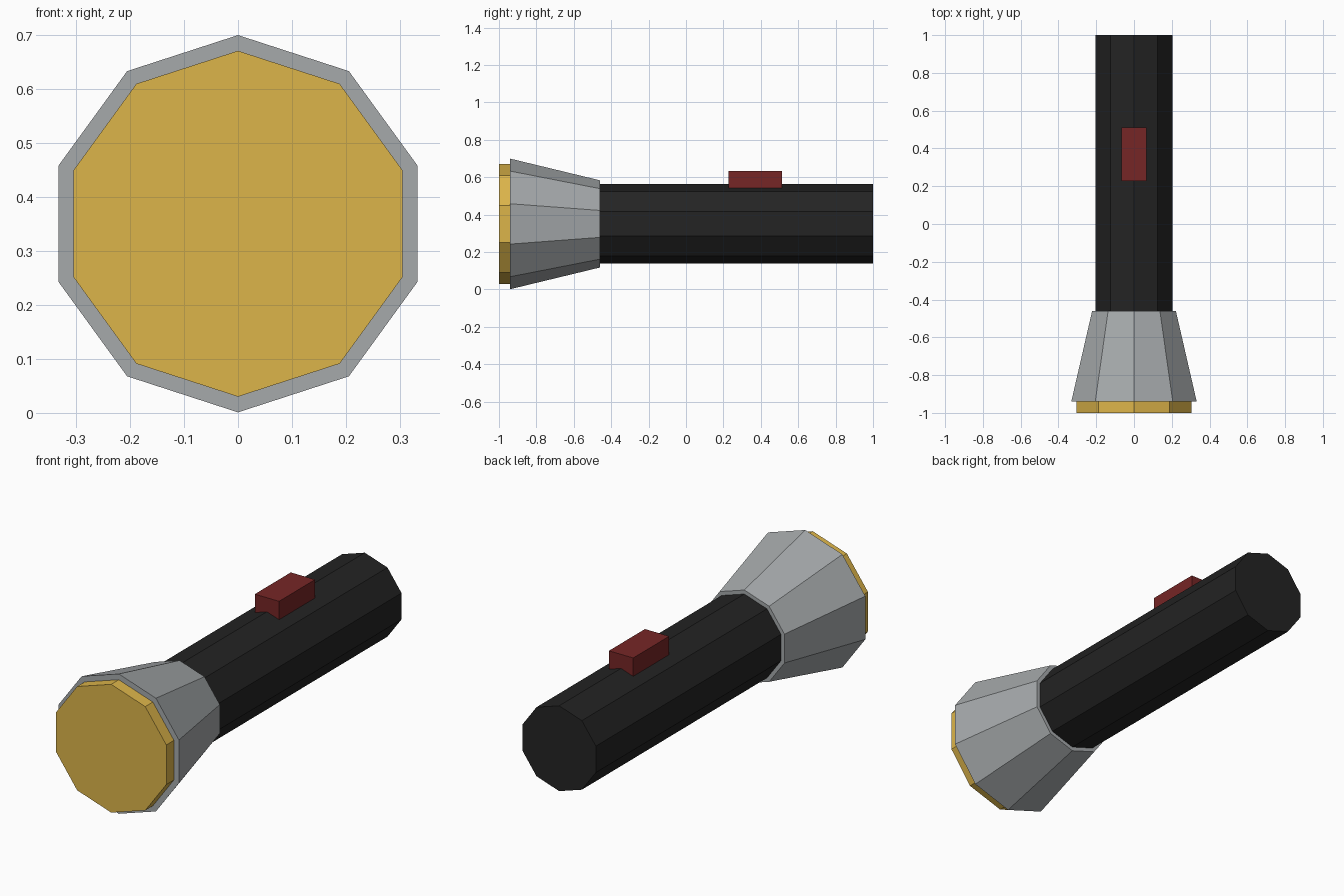
import bpy, bmesh, math

if "Cube" in bpy.data.objects:
    bpy.data.objects.remove(bpy.data.objects["Cube"])

AXIS_Z = 0.35  # height of the torch axis


def material(name, rgb):
    m = bpy.data.materials.new(name)
    m.diffuse_color = (*rgb, 1)
    m.use_nodes = True
    m.node_tree.nodes["Principled BSDF"].inputs["Base Color"].default_value = m.diffuse_color
    return m


def add_object(name, bm, mat):
    bmesh.ops.recalc_face_normals(bm, faces=bm.faces)
    mesh = bpy.data.meshes.new(name)
    bm.to_mesh(mesh)
    bm.free()
    mesh.materials.append(mat)
    obj = bpy.data.objects.new(name, mesh)
    bpy.context.collection.objects.link(obj)
    return obj


def barrel(name, y0, y1, r0, r1, mat, sides=10):
    """Flat-sided tapered tube along y with a corner at the top."""
    bm = bmesh.new()
    rings = []
    for y, r in ((y0, r0), (y1, r1)):
        angles = [2 * math.pi * i / sides for i in range(sides)]
        rings.append([bm.verts.new((r * math.sin(a), y, AXIS_Z + r * math.cos(a)))
                      for a in angles])
    for ring in rings:
        bm.faces.new(ring)
    for i in range(sides):
        j = (i + 1) % sides
        bm.faces.new((rings[0][i], rings[0][j], rings[1][j], rings[1][i]))
    return add_object(name, bm, mat)


def box(name, lo, hi, mat):
    bm = bmesh.new()
    bmesh.ops.create_cube(bm, size=1)
    for v in bm.verts:
        v.co = [(a + b) / 2 + c * (b - a) for a, b, c in zip(lo, hi, v.co)]
    return add_object(name, bm, mat)


black = material("black", (0.017, 0.017, 0.017))
grey = material("grey", (0.38, 0.40, 0.41))
gold = material("gold", (0.72, 0.46, 0.068))
red = material("dark red", (0.18, 0.019, 0.019))

# Handle, flared head, lens and switch
barrel("handle", -0.46, 1.0, 0.213, 0.213, black)
barrel("head", -0.94, -0.46, 0.349, 0.233, grey)
barrel("lens", -1.0, -0.94, 0.32, 0.32, gold)
box("switch", (-0.067, 0.228, 0.54), (0.067, 0.512, 0.633), red)
